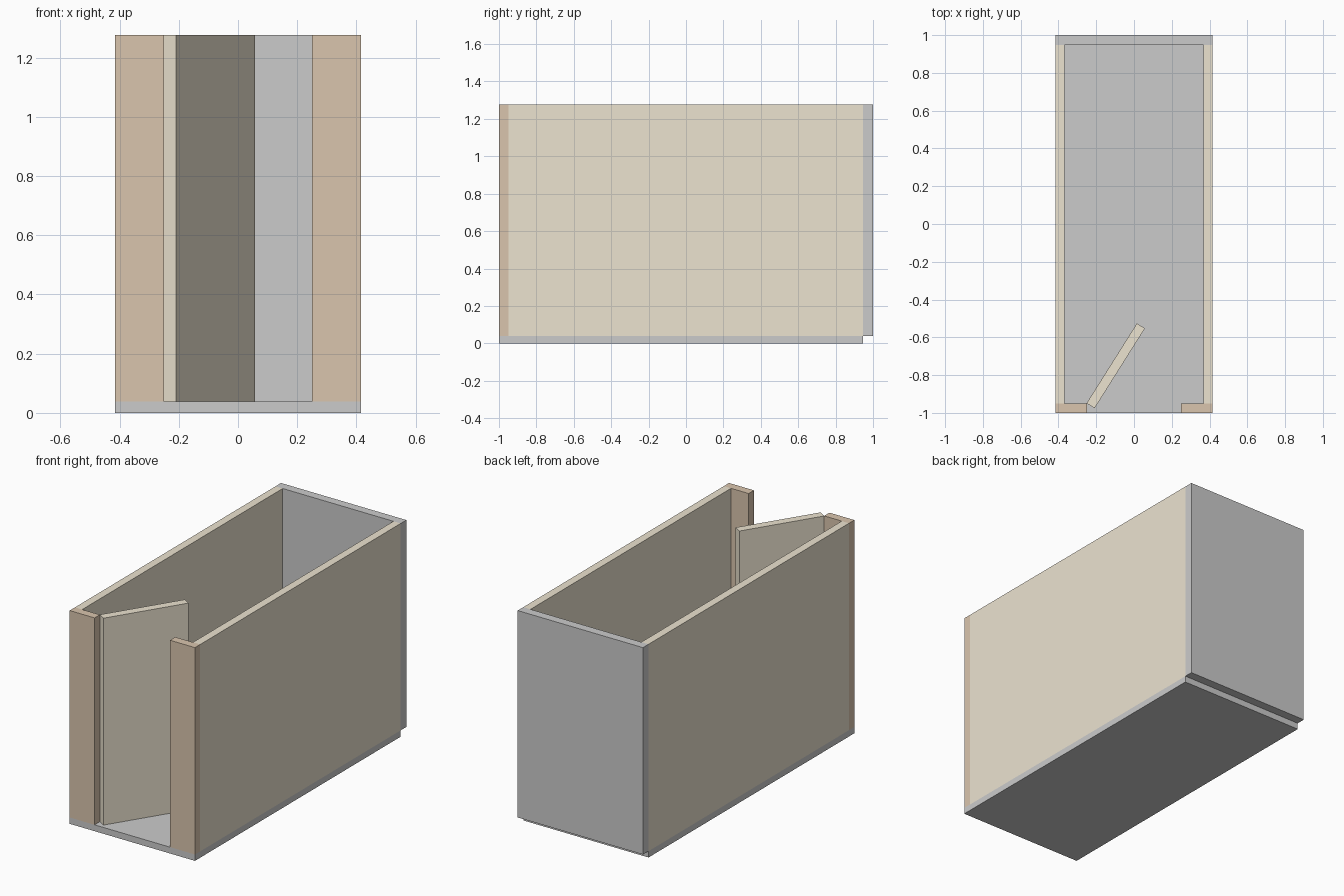
import bpy
import math
from mathutils import Matrix, Vector

if "Cube" in bpy.data.objects:
    bpy.data.objects.remove(bpy.data.objects["Cube"])

TOP, FLOOR = 1.277, 0.038      # wall top and floor thickness
HALF_W, WALL = 0.415, 0.048    # half width and wall thickness
FRONT, BACK = -0.95, 0.947     # inner faces of front and back
DOORWAY = 0.25                 # half width of the opening


def material(name, color):
    mat = bpy.data.materials.new(name)
    mat.diffuse_color = (*color, 1)
    mat.use_nodes = True
    mat.node_tree.nodes["Principled BSDF"].inputs["Base Color"].default_value = mat.diffuse_color
    return mat


def box(name, lo, hi, mat=None):
    """Box between two corners, with its origin at the box centre."""
    lo, hi = Vector(lo), Vector(hi)
    bpy.ops.mesh.primitive_cube_add(size=1, location=(lo + hi) / 2)
    obj = bpy.context.object
    obj.name = name
    obj.data.transform(Matrix.Diagonal((*(hi - lo), 1)))
    if mat:
        obj.data.materials.append(mat)
    return obj


pale_wood = material("pale_wood", (0.84, 0.77, 0.63))
brown_wood = material("brown_wood", (0.70, 0.56, 0.42))

# Floor slab and back wall
box("floor", (-HALF_W, -1, 0), (HALF_W, BACK, FLOOR))
box("back_wall", (-HALF_W, BACK, FLOOR), (HALF_W, 1, TOP))

# Side walls and the front panels beside the doorway
for side, s in (("left", -1), ("right", 1)):
    x_in, x_out = sorted((s * (HALF_W - WALL), s * HALF_W))
    box(side + "_wall", (x_in, FRONT, FLOOR), (x_out, BACK, TOP), pale_wood)
    x_in, x_out = sorted((s * DOORWAY, s * HALF_W))
    box(side + "_front_panel", (x_in, -1, FLOOR), (x_out, FRONT, TOP), brown_wood)

# Door, swung inwards about the left edge of the doorway
door = box("door", (0, -0.05, FLOOR), (0.5, 0, TOP), pale_wood)
hinge = Matrix.Translation((-DOORWAY - 0.001, FRONT + 0.001, 0))
door.matrix_world = hinge @ Matrix.Rotation(math.radians(57.8), 4, "Z") @ Matrix.Translation(door.location)
